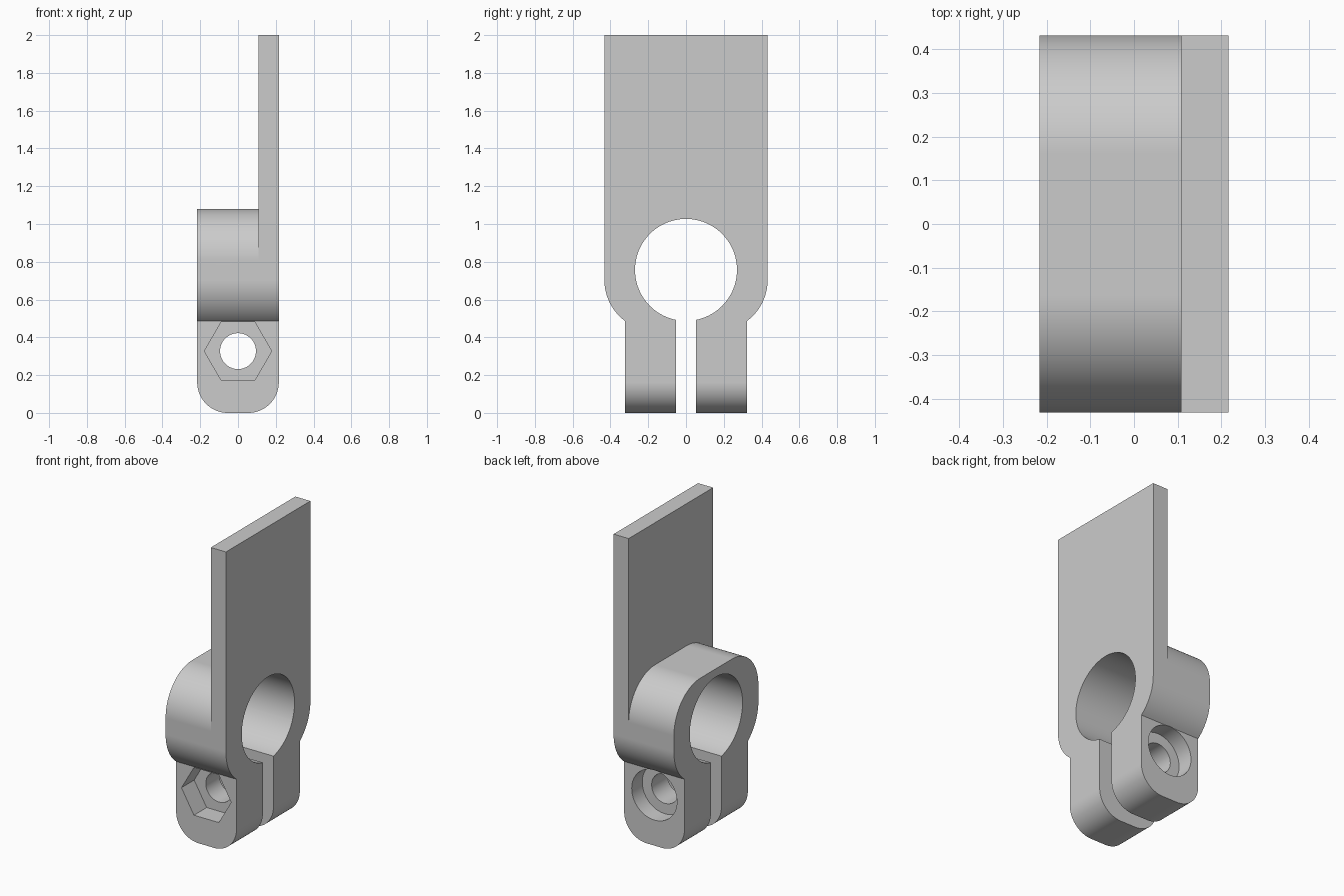
import bpy
import bmesh
from math import cos, sin, pi, radians
from mathutils import Vector

cube = bpy.data.objects.get("Cube")
if cube:
    bpy.data.objects.remove(cube, do_unlink=True)

HALF = 0.216        # half depth of the clamp along x
WIDE = 0.432        # half width of collar and plate
BORE_Z = 0.757      # bore centre height
BOLT_Z = 0.327      # bolt axis height


def arc(cu, cv, r, start, end, n=24):
    """Points on an arc, angles in degrees."""
    angles = [radians(start + (end - start) * i / n) for i in range(n + 1)]
    return [(cu + r * cos(a), cv + r * sin(a)) for a in angles]


def circle(cu, cv, r, n=96):
    return arc(cu, cv, r, 0, 360, n)[:-1]


def rect(u0, u1, v0, v1):
    return [(u0, v0), (u1, v0), (u1, v1), (u0, v1)]


def prism(name, outline, axis, lo, hi):
    """Extrude an outline along x (outline in y, z) or y (outline in x, z)."""
    bm = bmesh.new()
    if axis == "x":
        verts = [bm.verts.new((lo, u, v)) for u, v in outline]
        step = Vector((hi - lo, 0, 0))
    else:
        verts = [bm.verts.new((u, lo, v)) for u, v in outline]
        step = Vector((0, hi - lo, 0))
    face = bm.faces.new(verts)
    new = bmesh.ops.extrude_face_region(bm, geom=[face])["geom"]
    bmesh.ops.translate(bm, vec=step,
                        verts=[g for g in new if isinstance(g, bmesh.types.BMVert)])
    bmesh.ops.recalc_face_normals(bm, faces=bm.faces)
    mesh = bpy.data.meshes.new(name)
    bm.to_mesh(mesh)
    bm.free()
    obj = bpy.data.objects.new(name, mesh)
    bpy.context.collection.objects.link(obj)
    return obj


def combine(target, other, operation):
    mod = target.modifiers.new(other.name, "BOOLEAN")
    mod.operation = operation
    mod.solver = "EXACT"
    mod.object = other
    bpy.context.view_layer.objects.active = target
    bpy.ops.object.modifier_apply(modifier=mod.name)
    bpy.data.objects.remove(other, do_unlink=True)


# Collar: rounded block around the bore
R = 0.27
cy, top, low = WIDE - R, 0.81, 0.703
outline = (arc(cy, top, R, 0, 90) + arc(-cy, top, R, 90, 180)
           + arc(-cy, low, R, 180, 270) + arc(cy, low, R, 270, 360))
clamp = prism("clamp_bracket", outline, "x", -HALF, HALF)

# Flat mounting plate
combine(clamp, prism("plate", rect(-WIDE, WIDE, BORE_Z, 2.0), "x", 0.108, HALF), "UNION")

# Clamping lugs with rounded lower corners
r = 0.162
lug = (arc(-HALF + r, r, r, 180, 270) + arc(HALF - r, r, r, 270, 360)
       + [(HALF, 0.65), (-HALF, 0.65)])
combine(clamp, prism("lugs", lug, "y", -0.324, 0.324), "UNION")

# Main bore, slot, bolt hole, nut pocket and bolt head recess
cuts = [
    prism("bore", circle(0, BORE_Z, 0.27), "x", -0.5, 0.5),
    prism("slot", rect(-0.054, 0.054, -0.2, BORE_Z), "x", -0.5, 0.5),
    prism("bolt_hole", circle(0, BOLT_Z, 0.095, 64), "y", -0.6, 0.6),
    prism("nut_pocket", circle(0, BOLT_Z, 0.178, 6), "y", -0.6, -0.324 + 0.13),
    prism("head_recess", circle(0, BOLT_Z, 0.162, 64), "y", 0.324 - 0.108, 0.6),
]
for cut in cuts:
    combine(clamp, cut, "DIFFERENCE")

# Grey finish
grey = bpy.data.materials.new("plain grey")
grey.use_nodes = True
colour = (0.6, 0.6, 0.6, 1.0)
grey.diffuse_color = colour
grey.node_tree.nodes["Principled BSDF"].inputs["Base Color"].default_value = colour
clamp.data.materials.clear()
clamp.data.materials.append(grey)

# Smooth curves, crisp edges, flat planes
bpy.ops.object.select_all(action="DESELECT")
clamp.select_set(True)
bpy.context.view_layer.objects.active = clamp
bpy.ops.object.shade_smooth_by_angle(angle=radians(25))
weighted = clamp.modifiers.new("flat planes", "WEIGHTED_NORMAL")
weighted.keep_sharp = True
